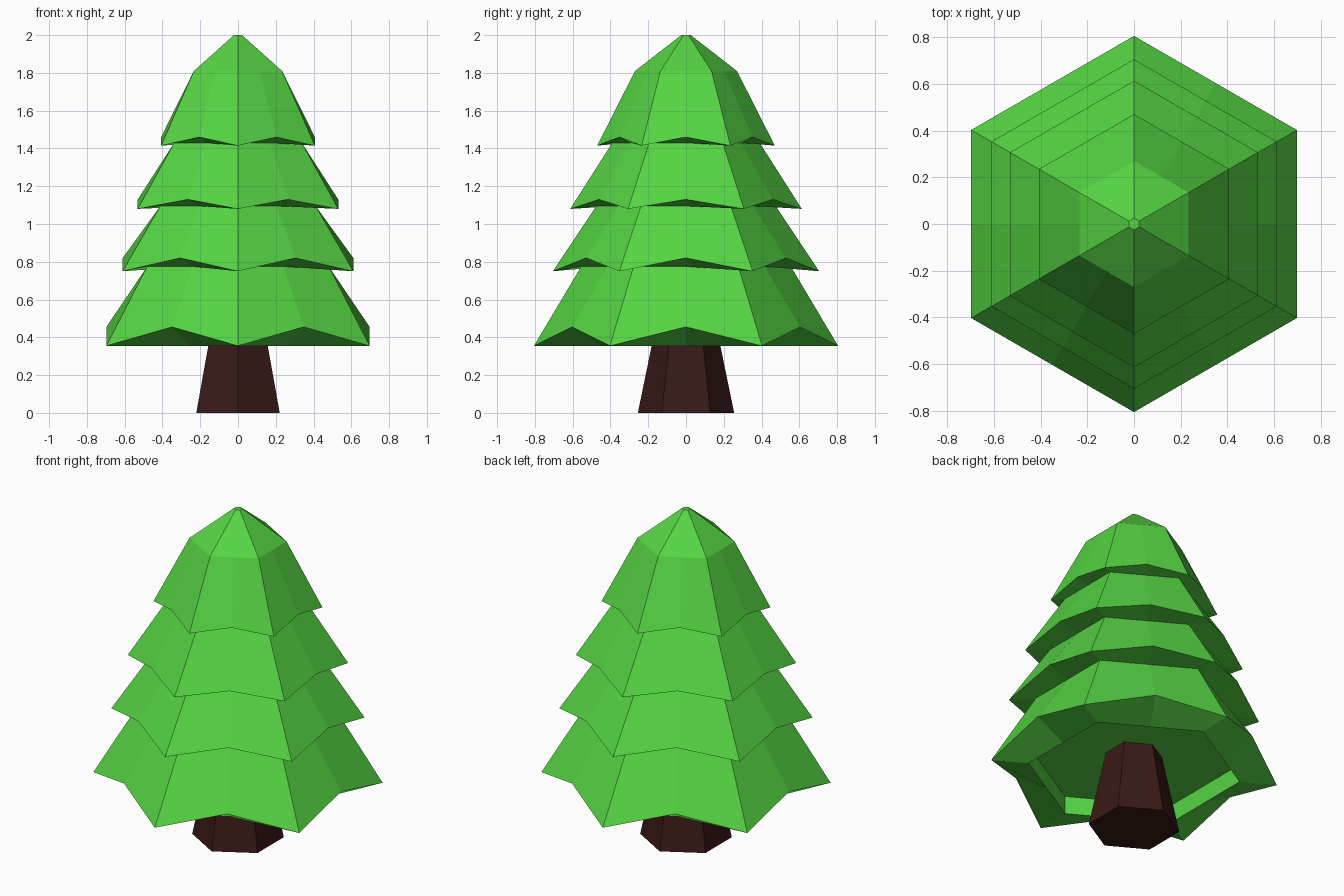
import bpy, bmesh
from math import sin, cos, pi

if "Cube" in bpy.data.objects:
    bpy.data.objects.remove(bpy.data.objects["Cube"])


def material(name, color):
    m = bpy.data.materials.new(name)
    m.diffuse_color = (*color, 1)
    m.use_nodes = True
    m.node_tree.nodes["Principled BSDF"].inputs["Base Color"].default_value = m.diffuse_color
    return m


def hex_stack(name, rings, mat):
    """Skin a stack of hexagons: (corner radius, corner z, edge-middle z)."""
    bm = bmesh.new()
    loops = []
    for r, z_corner, z_mid in rings:
        loop = []
        for i in range(12):
            a = pi / 2 + i * pi / 6
            rad, z = (r, z_corner) if i % 2 == 0 else (r * cos(pi / 6), z_mid)
            loop.append(bm.verts.new((rad * cos(a), rad * sin(a), z)))
        loops.append(loop)
    for low, high in zip(loops, loops[1:]):
        for i in range(12):
            j = (i + 1) % 12
            bm.faces.new((low[i], low[j], high[j], high[i]))
    bm.faces.new(loops[0][::-1])
    bm.faces.new(loops[-1])
    bmesh.ops.recalc_face_normals(bm, faces=bm.faces)
    me = bpy.data.meshes.new(name)
    bm.to_mesh(me)
    bm.free()
    me.materials.append(mat)
    ob = bpy.data.objects.new(name, me)
    bpy.context.collection.objects.link(ob)
    return ob


green = material("needles", (0.09, 0.66, 0.055))
brown = material("bark", (0.04, 0.01, 0.008))

# tapered six-sided trunk, ending at the recessed foliage ceiling
hex_stack("trunk", [(0.255, 0, 0), (0.158, 0.47, 0.47)], brown)

# foliage: recessed underside, then four skirts with notched rims, then the tip
hex_stack("foliage", [
    (0.595, 0.465, 0.465),
    (0.595, 0.355, 0.355),
    (0.805, 0.355, 0.455),   # first skirt
    (0.555, 0.775, 0.775),
    (0.705, 0.75, 0.82),     # second skirt
    (0.475, 1.095, 1.095),
    (0.613, 1.08, 1.13),     # third skirt
    (0.39, 1.43, 1.43),
    (0.47, 1.415, 1.46),     # top skirt
    (0.27, 1.81, 1.81),
    (0.025, 2.0, 2.0),
], green)
